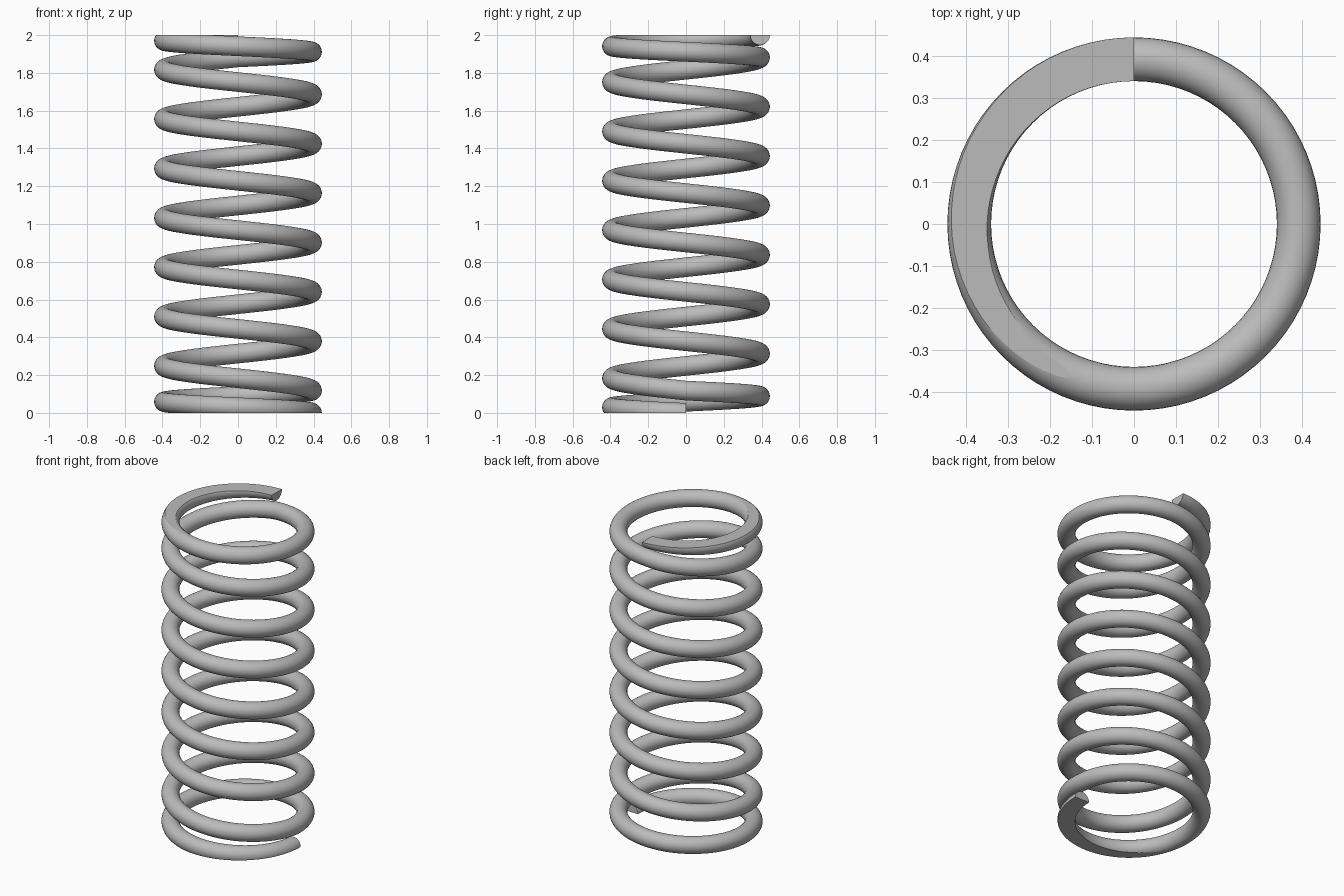
import bpy
import bmesh
from math import cos, sin, pi
from mathutils import Vector

if "Cube" in bpy.data.objects:
    bpy.data.objects.remove(bpy.data.objects["Cube"], do_unlink=True)

HEIGHT = 2.0
COIL_RADIUS = 0.392
WIRE_RADIUS = 0.052
TURNS = 8.75
END_PITCH = 0.118          # closed coil at each end
STEPS_PER_TURN = 80
SIDES = 28

steel = bpy.data.materials.new("grey steel")
steel.use_nodes = True
steel.diffuse_color = (0.5, 0.5, 0.5, 1)
steel.node_tree.nodes["Principled BSDF"].inputs["Base Color"].default_value = (0.5, 0.5, 0.5, 1)


def wire_height(turn):
    """Height of the wire centre: tight end coils, even pitch between them."""
    if turn < 1:
        return END_PITCH * turn
    if turn > TURNS - 1:
        return HEIGHT - END_PITCH * (TURNS - turn)
    pitch = (HEIGHT - 2 * END_PITCH) / (TURNS - 2)
    return END_PITCH + pitch * (turn - 1)


def wire_ring(bm, turn):
    """Round wire section standing in the radial plane."""
    angle = -2 * pi * turn
    ring = []
    for i in range(SIDES):
        a = 2 * pi * i / SIDES
        r = COIL_RADIUS + WIRE_RADIUS * cos(a)
        z = wire_height(turn) + WIRE_RADIUS * sin(a)
        ring.append(bm.verts.new((r * cos(angle), r * sin(angle), z)))
    return ring


# Sweep the wire along the coil
bm = bmesh.new()
count = int(TURNS * STEPS_PER_TURN)
rings = [wire_ring(bm, i / STEPS_PER_TURN) for i in range(count + 1)]
for a, b in zip(rings, rings[1:]):
    for i in range(SIDES):
        j = (i + 1) % SIDES
        bm.faces.new((a[i], a[j], b[j], b[i]))

# Cut faces at the two wire ends
for ring in (rings[0], rings[-1]):
    cap = bm.faces.new(ring)
    for edge in cap.edges:
        edge.smooth = False

# Grind both ends of the spring flat
for z, direction in ((0, -1), (HEIGHT, 1)):
    bmesh.ops.bisect_plane(
        bm, geom=bm.verts[:] + bm.edges[:] + bm.faces[:], dist=1e-5,
        plane_co=Vector((0, 0, z)), plane_no=Vector((0, 0, direction)),
        clear_outer=True)
    rim = [e for e in bm.edges if e.is_boundary]
    for edge in rim:
        edge.smooth = False
    ground = bmesh.ops.holes_fill(bm, edges=rim, sides=0)["faces"]
    bmesh.ops.triangulate(bm, faces=ground, ngon_method='EAR_CLIP')

bmesh.ops.recalc_face_normals(bm, faces=bm.faces[:])
for face in bm.faces:
    face.smooth = True

mesh = bpy.data.meshes.new("coil_spring")
bm.to_mesh(mesh)
bm.free()
mesh.materials.append(steel)
spring = bpy.data.objects.new("coil_spring", mesh)
bpy.context.scene.collection.objects.link(spring)
